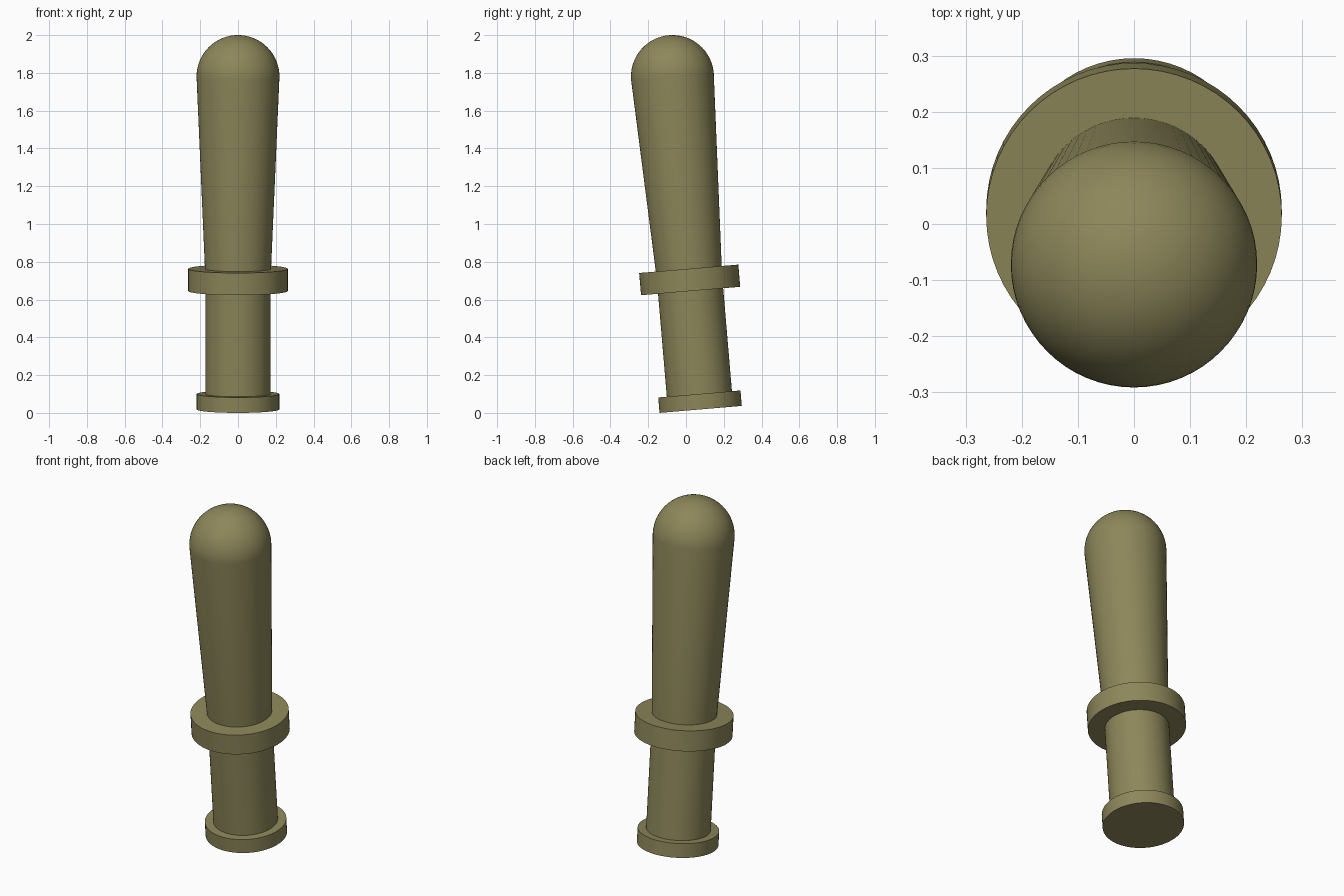
import bpy
import bmesh
import math
from mathutils import Matrix

cube = bpy.data.objects.get("Cube")
if cube:
    bpy.data.objects.remove(cube, do_unlink=True)

SIDES = 64
LEAN = math.radians(4.85)
BASE = (0, 0.0777, 0.0185)

olive = bpy.data.materials.new("olive")
olive.use_nodes = True
colour = (0.266, 0.242, 0.102, 1)
olive.diffuse_color = colour
olive.node_tree.nodes["Principled BSDF"].inputs["Base Color"].default_value = colour


def turned_part(name, profile):
    """Spin a (radius, height) profile about the leaning axis."""
    bm = bmesh.new()
    verts = [bm.verts.new((r, 0, h)) for r, h in profile]
    edges = [bm.edges.new(pair) for pair in zip(verts, verts[1:])]
    bmesh.ops.spin(bm, geom=verts + edges, cent=(0, 0, 0), axis=(0, 0, 1),
                   angle=math.tau, steps=SIDES, use_duplicate=False)
    bmesh.ops.remove_doubles(bm, verts=bm.verts, dist=1e-5)
    bmesh.ops.recalc_face_normals(bm, faces=bm.faces)
    mesh = bpy.data.meshes.new(name)
    bm.to_mesh(mesh)
    bm.free()
    mesh.materials.append(olive)
    obj = bpy.data.objects.new(name, mesh)
    bpy.context.collection.objects.link(obj)
    obj.matrix_world = Matrix.Translation(BASE) @ Matrix.Rotation(LEAN, 4, "X")
    bpy.ops.object.select_all(action="DESELECT")
    obj.select_set(True)
    bpy.context.view_layer.objects.active = obj
    bpy.ops.object.shade_smooth_by_angle(angle=math.radians(30))
    return obj


def disc(name, radius, bottom, top):
    return turned_part(name, [(0, bottom), (radius, bottom), (radius, top), (0, top)])


# Handle end, grip and guard
disc("pommel", 0.2185, 0, 0.082)
disc("grip", 0.173, 0.07, 0.64)
disc("guard", 0.2634, 0.629, 0.747)

# Flaring shaft with a round tip
TIP_R, TIP_H, STEPS = 0.2195, 1.7685, 16
shaft = [(0, 0.735), (0.1745, 0.735)]
for i in range(STEPS + 1):
    a = math.pi / 2 * i / STEPS
    shaft.append((TIP_R * math.cos(a), TIP_H + TIP_R * math.sin(a)))
turned_part("shaft", shaft)
